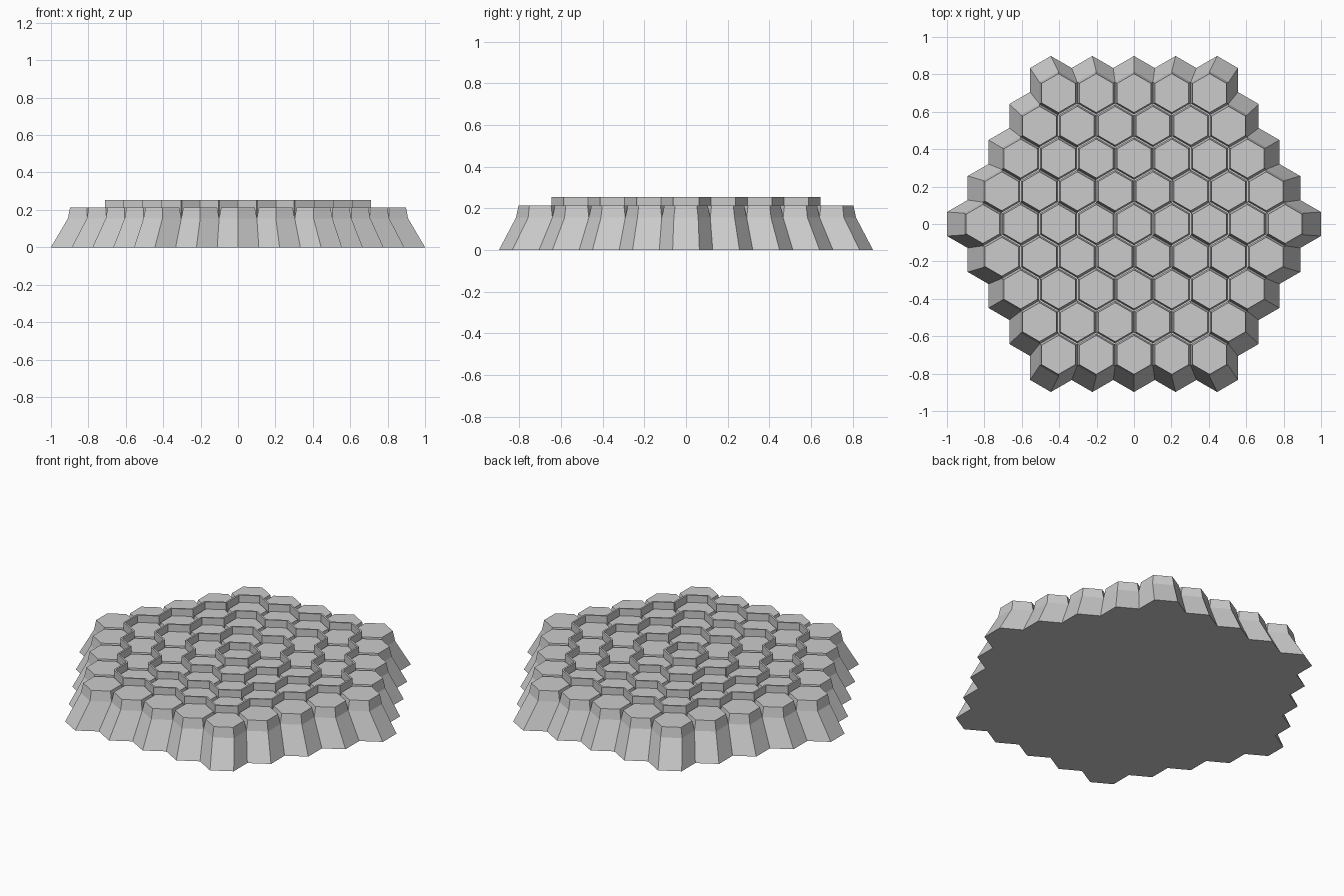
import bpy, bmesh
from math import cos, sin, pi, sqrt, radians
from mathutils import Matrix, Vector

if "Cube" in bpy.data.objects:
    bpy.data.objects.remove(bpy.data.objects["Cube"])

RINGS = 4
BASE_PITCH = 2 / 9          # cell spacing on the ground
TOP_PITCH = 0.202           # cell spacing at the groove level
Z_GROOVE, Z_TILE, Z_WALL = 0.155, 0.214, 0.254
INSET = 0.011               # taper of every tile at its top
WALL_THICK = 0.01

DIRS = [(1, 0), (0, 1), (-1, 1), (-1, 0), (0, -1), (1, -1)]


def ring(q, r):
    return max(abs(q), abs(r), abs(q + r))


def centre(q, r, pitch):
    return Vector(((q + r / 2) * pitch, r * pitch * sqrt(3) / 2, 0))


def hexagon(bm, q, r, pitch, inset, z):
    rad = (pitch / 2 - inset) * 2 / sqrt(3)
    c = centre(q, r, pitch)
    return [bm.verts.new((c.x + rad * cos(radians(60 * i - 30)),
                          c.y + rad * sin(radians(60 * i - 30)), z))
            for i in range(6)]


def finish(bm, name):
    bmesh.ops.remove_doubles(bm, verts=bm.verts, dist=0.0002)
    bmesh.ops.recalc_face_normals(bm, faces=bm.faces)
    me = bpy.data.meshes.new(name)
    bm.to_mesh(me)
    bm.free()
    ob = bpy.data.objects.new(name, me)
    bpy.context.collection.objects.link(ob)
    return ob


cells = [(q, r) for q in range(-RINGS, RINGS + 1)
         for r in range(-RINGS, RINGS + 1) if ring(q, r) <= RINGS]

# Board: flared base whose cells end in tapered tiles with V grooves between
bm = bmesh.new()
for q, r in cells:
    low = hexagon(bm, q, r, BASE_PITCH, 0, 0)
    mid = hexagon(bm, q, r, TOP_PITCH, 0, Z_GROOVE)
    c = centre(q, r, TOP_PITCH)
    top = [bm.verts.new(c + (v.co - c) * (1 - 2 * INSET / TOP_PITCH)) for v in mid]
    for v in top:
        v.co.z = Z_TILE
    bm.faces.new(low[::-1])
    bm.faces.new(top)
    for i, (dq, dr) in enumerate(DIRS):
        j = (i + 1) % 6
        bm.faces.new((mid[i], mid[j], top[j], top[i]))
        if ring(q + dq, r + dr) > RINGS:
            bm.faces.new((low[i], low[j], mid[j], mid[i]))
finish(bm, "hex_tile_board")

# Walls: thin upright panels standing in the grooves between rings of tiles
for level in range(RINGS):
    bm = bmesh.new()
    for q, r in cells:
        if ring(q, r) != level:
            continue
        for i, (dq, dr) in enumerate(DIRS):
            if ring(q + dq, r + dr) <= level:
                continue
            pos = (centre(q, r, TOP_PITCH) + centre(q + dq, r + dr, TOP_PITCH)) / 2
            pos.z = (Z_GROOVE + Z_WALL) / 2
            size = (WALL_THICK, TOP_PITCH / sqrt(3), Z_WALL - Z_GROOVE, 1)
            bmesh.ops.create_cube(bm, size=1, matrix=Matrix.Translation(pos)
                                  @ Matrix.Rotation(i * pi / 3, 4, 'Z')
                                  @ Matrix.Diagonal(size))
    finish(bm, f"ring_wall_{level + 1}")
